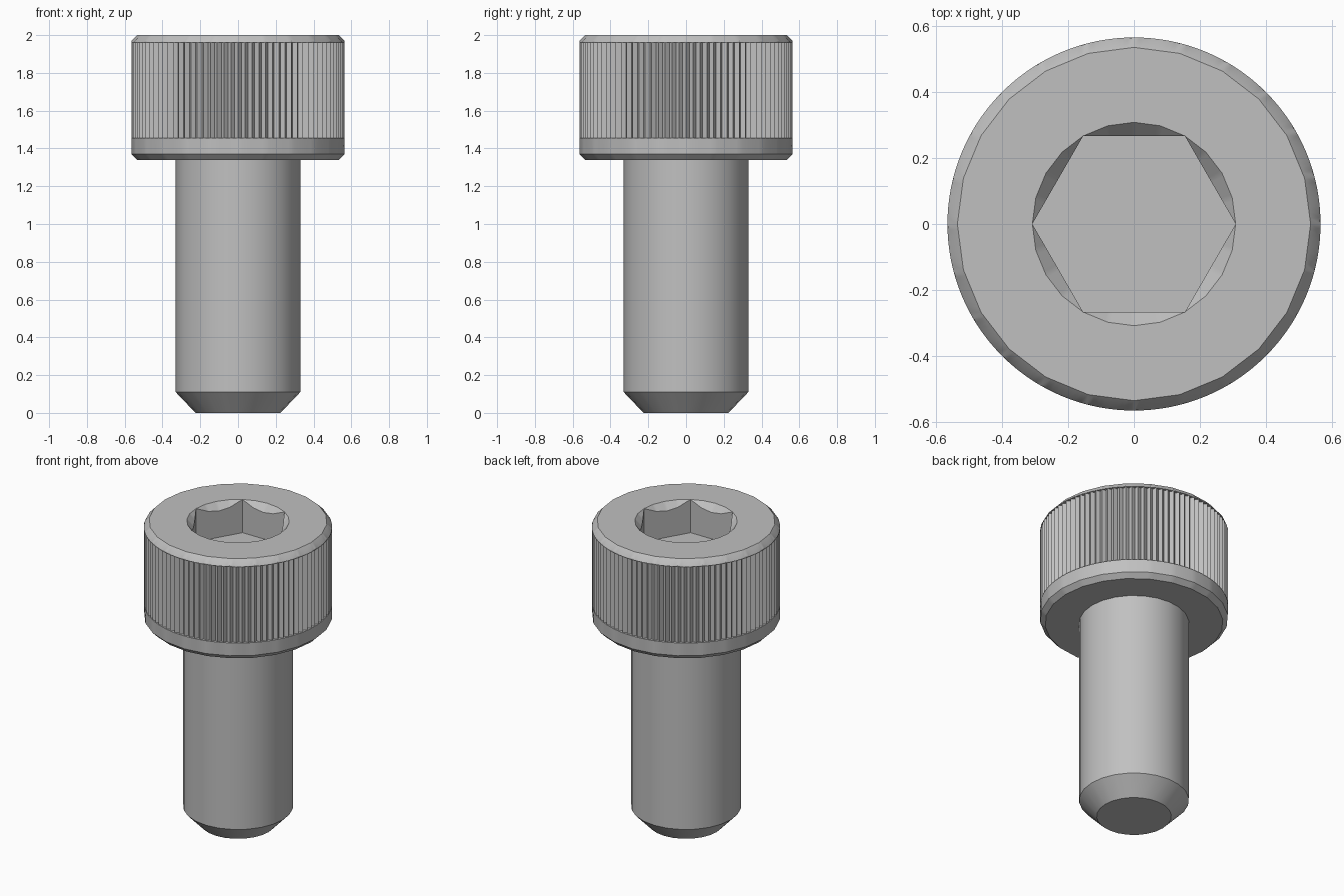
import bpy
import bmesh
from math import cos, sin, pi, radians

cube = bpy.data.objects.get("Cube")
if cube:
    bpy.data.objects.remove(cube, do_unlink=True)

steel = bpy.data.materials.new("grey_steel")
steel.use_nodes = True
grey = (0.53, 0.53, 0.53, 1)
steel.diffuse_color = grey
steel.node_tree.nodes["Principled BSDF"].inputs["Base Color"].default_value = grey

SIDES = 24      # sides of the turned parts
RIDGES = 96     # knurl ridges


def polygon(radius, sides):
    """Radius at each angle of a regular polygon with a corner on +x."""
    half = pi / sides
    return lambda a: radius * cos(half) / cos(a % (2 * half) - half)


def circle(radius):
    return lambda a: radius


def ring(count, radius, height):
    """Points around z; radius and height are functions of the angle."""
    pts = []
    for i in range(count):
        # small offset keeps the modulo stable at corners
        a = 2 * pi * i / count + 1e-7
        r = radius(a)
        pts.append((r * cos(a), r * sin(a), height(a)))
    return pts


def loft(name, rings, cap_start=False, cap_end=False):
    bm = bmesh.new()
    loops = [[bm.verts.new(p) for p in pts] for pts in rings]
    for low, high in zip(loops, loops[1:]):
        n = len(low)
        for i in range(n):
            j = (i + 1) % n
            bm.faces.new((low[i], low[j], high[j], high[i]))
    if cap_start:
        bm.faces.new(loops[0][::-1])
    if cap_end:
        bm.faces.new(loops[-1])
    bmesh.ops.remove_doubles(bm, verts=bm.verts, dist=1e-5)
    mesh = bpy.data.meshes.new(name)
    bm.to_mesh(mesh)
    bm.free()
    mesh.materials.append(steel)
    obj = bpy.data.objects.new(name, mesh)
    bpy.context.collection.objects.link(obj)
    bpy.ops.object.select_all(action="DESELECT")
    obj.select_set(True)
    bpy.context.view_layer.objects.active = obj
    bpy.ops.object.shade_smooth_by_angle(angle=radians(30))
    return obj


def level(z):
    return lambda a: z


# Shank with a chamfered tip, open where it meets the head
shank_profile = [(0.225, 0), (0.33, 0.11), (0.33, 1.34)]
loft("shank", [ring(SIDES, circle(r), level(z)) for r, z in shank_profile],
     cap_start=True)

# Knurl section: alternating ridge and groove
R = 0.565
COUNT = 2 * RIDGES


def knurl(a):
    return R if round(a * COUNT / (2 * pi)) % 2 == 0 else R - 0.021


# Head outside, then over the top and down into the hex socket
socket_rim = polygon(0.308, SIDES)
socket_hex = polygon(0.308, 6)


def countersink(a):
    return 2 - 1.1 * (socket_rim(a) - socket_hex(a))


sections = [
    (polygon(0.33, SIDES), level(1.34)),
    (polygon(0.535, SIDES), level(1.34)),
    (polygon(R, SIDES), level(1.37)),
    (circle(R), level(1.455)),
    (knurl, level(1.455)),
    (knurl, level(1.96)),
    (circle(R), level(1.96)),
    (polygon(R, SIDES), level(1.968)),
    (polygon(0.535, SIDES), level(2)),
    (socket_rim, level(2)),
    (socket_hex, countersink),
    (socket_hex, level(1.78)),
]
loft("socket_head", [ring(COUNT, r, z) for r, z in sections], cap_end=True)
